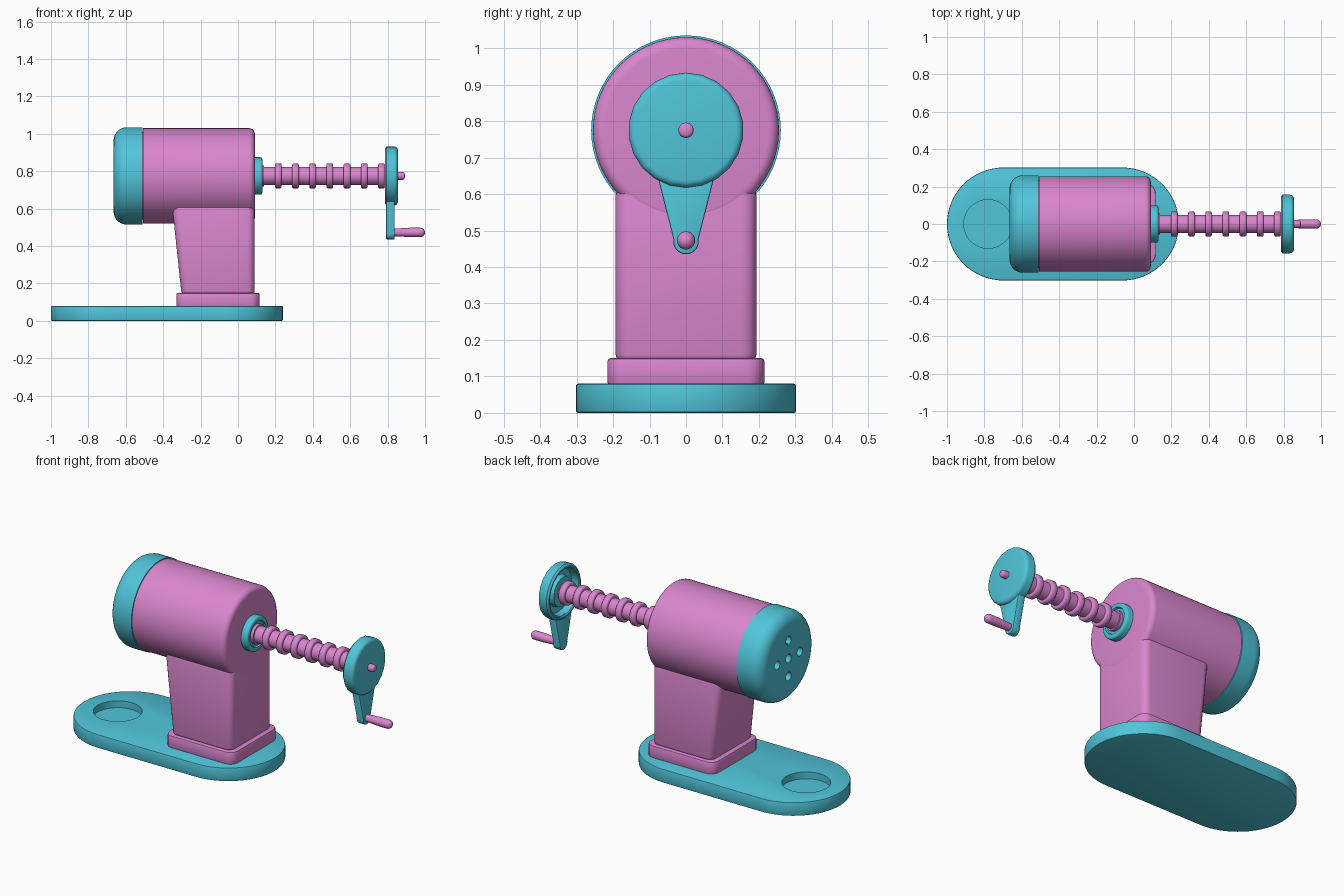
import bpy, bmesh, math

if "Cube" in bpy.data.objects:
    bpy.data.objects.remove(bpy.data.objects["Cube"])

AXIS_Z = 0.775


def material(name, rgb):
    m = bpy.data.materials.new(name)
    m.diffuse_color = (*rgb, 1)
    m.use_nodes = True
    m.node_tree.nodes["Principled BSDF"].inputs["Base Color"].default_value = m.diffuse_color
    return m


PINK = material("pink", (0.70, 0.24, 0.62))
TEAL = material("teal", (0.08, 0.56, 0.70))


def add_object(name, bm, mat):
    bmesh.ops.recalc_face_normals(bm, faces=bm.faces)
    me = bpy.data.meshes.new(name)
    bm.to_mesh(me)
    bm.free()
    ob = bpy.data.objects.new(name, me)
    bpy.context.collection.objects.link(ob)
    me.materials.append(mat)
    return ob


def finish(ob, angle=35):
    bpy.ops.object.select_all(action='DESELECT')
    bpy.context.view_layer.objects.active = ob
    ob.select_set(True)
    for m in list(ob.modifiers):
        bpy.ops.object.modifier_apply(modifier=m.name)
    bpy.ops.object.shade_smooth_by_angle(angle=math.radians(angle))
    return ob


def arc(cx, cr, rad, a0, a1, n=6):
    return [(cx + rad * math.cos(math.radians(a0 + (a1 - a0) * i / n)),
             cr + rad * math.sin(math.radians(a0 + (a1 - a0) * i / n))) for i in range(n + 1)]


def lathe(name, profile, mat, n=48, z=AXIS_Z):
    """Revolve (x, radius) points around an axis parallel to x."""
    bm = bmesh.new()
    rings = []
    for x, r in profile:
        if r < 1e-6:
            rings.append([bm.verts.new((x, 0, z))] * n)
        else:
            rings.append([bm.verts.new((x, r * math.sin(2 * math.pi * k / n),
                                        z + r * math.cos(2 * math.pi * k / n))) for k in range(n)])
    for a, b in zip(rings, rings[1:]):
        for k in range(n):
            j = (k + 1) % n
            vs = list(dict.fromkeys((a[k], a[j], b[j], b[k])))
            if len(vs) > 2:
                bm.faces.new(vs)
    return add_object(name, bm, mat)


def loft(name, lower, upper, mat):
    """Solid between two matching outlines of 3D points."""
    bm = bmesh.new()
    a = [bm.verts.new(p) for p in lower]
    b = [bm.verts.new(p) for p in upper]
    bm.faces.new(a)
    bm.faces.new(b)
    for k in range(len(a)):
        j = (k + 1) % len(a)
        bm.faces.new((a[k], a[j], b[j], b[k]))
    return add_object(name, bm, mat)


def bevel(ob, width, segments=2):
    m = ob.modifiers.new("bevel", 'BEVEL')
    m.width, m.segments, m.limit_method = width, segments, 'ANGLE'
    m.angle_limit = math.radians(40)


def cut(ob, cutters):
    for c in cutters:
        c.hide_render = True
        m = ob.modifiers.new("cut", 'BOOLEAN')
        m.operation, m.object, m.solver = 'DIFFERENCE', c, 'EXACT'
    finish(ob)
    for c in cutters:
        bpy.data.objects.remove(c)


def rounded_rect(x0, x1, hy, r, z):
    pts = []
    for cx, cy, a in ((x1 - r, hy - r, 0), (x0 + r, hy - r, 90),
                      (x0 + r, r - hy, 180), (x1 - r, r - hy, 270)):
        n = 16 if r >= hy else 5
        pts += [(x, y, z) for x, y in arc(cx, cy, r, a, a + 90, n)]
    # drop coincident points where arcs meet
    return [p for i, p in enumerate(pts) if math.dist(p, pts[i - 1]) > 1e-5]


# base plate with round recess
base = loft("base_plate", rounded_rect(-1, 0.24, 0.302, 0.302, 0),
            rounded_rect(-1, 0.24, 0.302, 0.302, 0.08), TEAL)
bevel(base, 0.006)
bm = bmesh.new()
bmesh.ops.create_cone(bm, cap_ends=True, segments=48, radius1=0.13, radius2=0.13, depth=0.1)
bmesh.ops.translate(bm, verts=bm.verts, vec=(-0.78, 0, 0.09))
cut(base, [add_object("recess_cutter", bm, TEAL)])

# foot and tapered post
foot = loft("post_foot", rounded_rect(-0.33, 0.116, 0.215, 0.05, 0.075),
            rounded_rect(-0.33, 0.116, 0.215, 0.05, 0.15), PINK)
bevel(foot, 0.008)
finish(foot)
post = loft("post", rounded_rect(-0.302, 0.089, 0.193, 0.04, 0.14),
            rounded_rect(-0.352, 0.089, 0.193, 0.04, 0.618), PINK)
bevel(post, 0.02, 3)
finish(post)

# motor-like drum body
finish(lathe("drum_body", [(-0.53, 0), (-0.53, 0.234), (-0.509, 0.234), (-0.509, 0.255)]
             + arc(0.06, 0.225, 0.03, 90, 0) + [(0.09, 0)], PINK, 64))

# hollow rear cap with five holes
cap = lathe("rear_cap", [(-0.665, 0)] + arc(-0.595, 0.19, 0.07, 180, 90, 8)
            + [(-0.51, 0.26), (-0.51, 0.235), (-0.61, 0.235), (-0.635, 0.2), (-0.635, 0)], TEAL, 64)
holes = [lathe("hole_cutter", [(-0.7, 0), (-0.7, 0.025), (-0.6, 0.025), (-0.6, 0)], TEAL, 20)
         for _ in range(5)]
for h, (dy, dz) in zip(holes, ((0, 0), (0.105, 0), (-0.105, 0), (0, 0.105), (0, -0.105))):
    h.location = (0, dy, dz)
bpy.context.view_layer.update()
cut(cap, holes)

# shaft collar
finish(lathe("shaft_collar", [(0.08, 0), (0.08, 0.1)] + arc(0.12, 0.09, 0.01, 90, 0, 3)
             + [(0.13, 0.075), (0.12, 0.07), (0.12, 0)], TEAL, 32))

# ribbed shaft, ending in a nub through the wheel
shaft = [(0.1, 0), (0.1, 0.057), (0.138, 0.057), (0.138, 0.048)]
for i in range(7):
    x = 0.215 + 0.092 * i
    shaft += [(x - 0.018, 0.048), (x - 0.018, 0.061), (x - 0.013, 0.066),
              (x + 0.013, 0.066), (x + 0.018, 0.061), (x + 0.018, 0.048)]
shaft += [(0.84, 0.048), (0.84, 0.02)] + arc(0.88, 0.01, 0.011, 90, 0, 4) + [(0.893, 0)]
finish(lathe("ribbed_shaft", shaft, PINK, 28), 50)

# crank wheel, hollow at the back with a hub
finish(lathe("crank_wheel", [(0.798, 0), (0.798, 0.085), (0.828, 0.09), (0.828, 0.125),
                             (0.79, 0.134), (0.785, 0.14), (0.785, 0.148), (0.795, 0.158)]
             + arc(0.835, 0.138, 0.02, 90, 0, 4) + [(0.855, 0)], TEAL, 22))

# tapered crank arm with rounded tip
outline = [(0.077, 0.645)] + [(y, z) for y, z in arc(0, 0.47, 0.035, 10, -190, 14)] + [(-0.077, 0.645)]
arm = loft("crank_arm", [(0.792, y, z) for y, z in outline],
           [(0.838, y, z) for y, z in outline], TEAL)
bevel(arm, 0.005)
finish(arm)

# crank handle
finish(lathe("crank_handle", [(0.82, 0), (0.82, 0.02), (0.85, 0.021), (0.92, 0.025)]
             + arc(0.975, 0, 0.025, 90, 0, 6)[:-1] + [(1.0, 0)], PINK, 24, 0.473))
